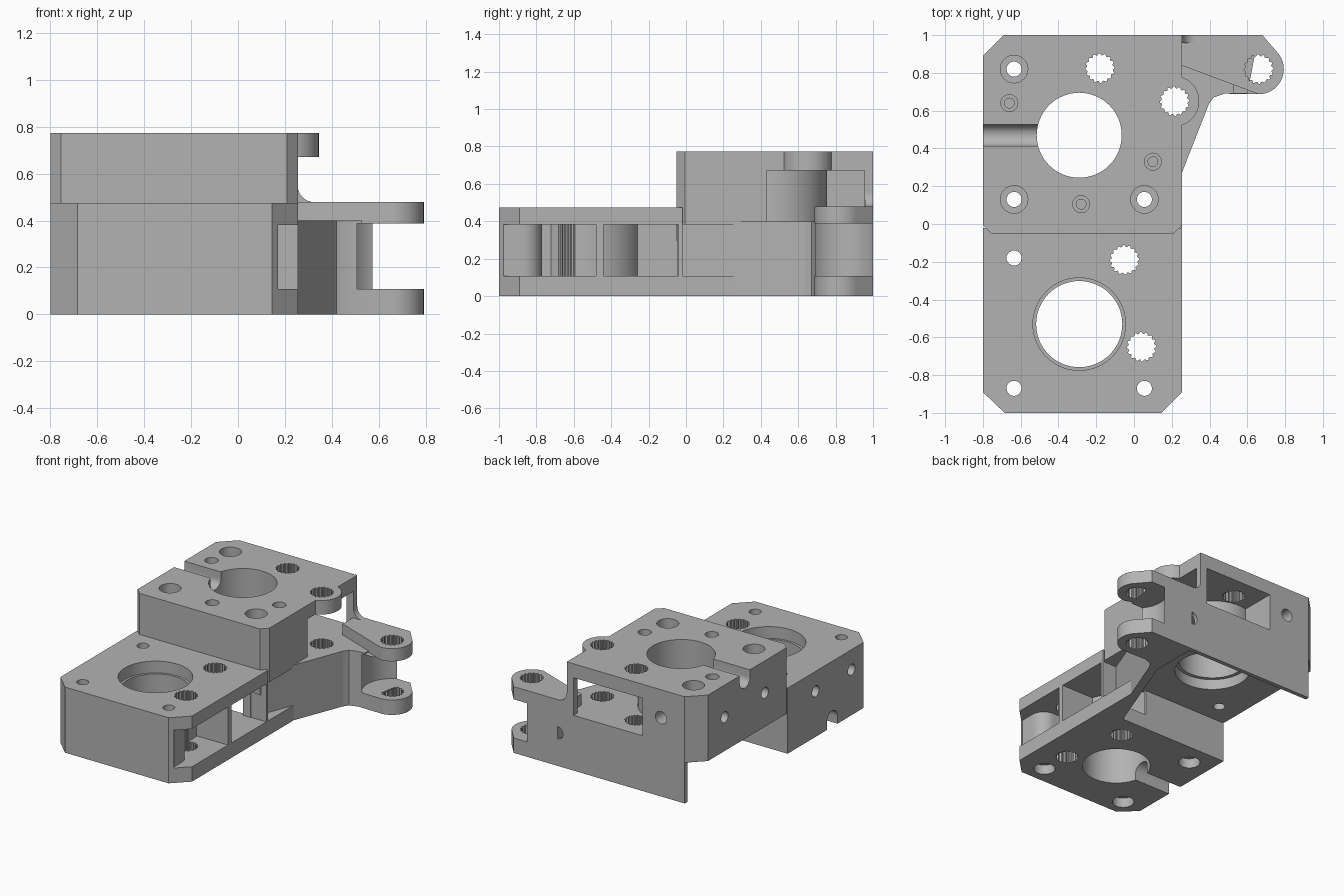
import bpy, bmesh, math
from math import cos, sin, pi, radians
from mathutils import Matrix

cube = bpy.data.objects.get("Cube")
if cube:
    bpy.data.objects.remove(cube, do_unlink=True)

GREY = (0.45, 0.45, 0.45, 1)
metal = bpy.data.materials.new("plain grey")
metal.use_nodes = True
metal.diffuse_color = GREY
metal.node_tree.nodes["Principled BSDF"].inputs["Base Color"].default_value = GREY


def prism(name, pts, z0, z1):
    """Solid with a flat outline, extruded in z."""
    bm = bmesh.new()
    face = bm.faces.new([bm.verts.new((x, y, z0)) for x, y in pts])
    top = bmesh.ops.extrude_face_region(bm, geom=[face])["geom"]
    bmesh.ops.translate(bm, vec=(0, 0, z1 - z0),
                        verts=[v for v in top if isinstance(v, bmesh.types.BMVert)])
    bmesh.ops.recalc_face_normals(bm, faces=bm.faces)
    mesh = bpy.data.meshes.new(name)
    bm.to_mesh(mesh)
    bm.free()
    mesh.materials.append(metal)
    obj = bpy.data.objects.new(name, mesh)
    bpy.context.collection.objects.link(obj)
    return obj


def arc(x, y, r, a0=0, a1=360, n=48):
    full = a1 - a0 == 360
    steps = n if full else n + 1
    return [(x + r * cos(radians(a0 + (a1 - a0) * i / n)),
             y + r * sin(radians(a0 + (a1 - a0) * i / n))) for i in range(steps)]


def rect(x0, x1, y0, y1):
    return [(x0, y0), (x1, y0), (x1, y1), (x0, y1)]


def toothed(x, y):
    """Bore outline with small internal teeth."""
    n = 64
    return [(x + r * cos(2 * pi * i / n), y + r * sin(2 * pi * i / n))
            for i in range(n) for r in [0.078 if i % 4 < 2 else 0.069]]


def combine(obj, other, op):
    mod = obj.modifiers.new("shape", "BOOLEAN")
    mod.operation, mod.solver, mod.object = op, "EXACT", other
    bpy.context.view_layer.objects.active = obj
    bpy.ops.object.modifier_apply(modifier=mod.name)
    bpy.data.objects.remove(other, do_unlink=True)


def cut(obj, pts, z0, z1):
    combine(obj, prism("cutter", pts, z0, z1), "DIFFERENCE")


def bore_along(obj, axis, r, start, end, a, b):
    """Round horizontal hole; a is the other horizontal position, b the height."""
    c = prism("cutter", arc(0, 0, r, n=32), start, end)
    if axis == "x":
        m = Matrix(((0, 0, 1, 0), (1, 0, 0, a), (0, 1, 0, b), (0, 0, 0, 1)))
    else:
        m = Matrix(((1, 0, 0, a), (0, 0, 1, 0), (0, 1, 0, b), (0, 0, 0, 1)))
    c.data.transform(m)
    bm = bmesh.new()
    bm.from_mesh(c.data)
    bmesh.ops.recalc_face_normals(bm, faces=bm.faces)
    bm.to_mesh(c.data)
    bm.free()
    combine(obj, c, "DIFFERENCE")


def pocket(obj, pts, z0, z1, keep):
    """Cavity that leaves the listed outlines standing."""
    c = prism("cutter", pts, z0, z1)
    for k in keep:
        cut(c, k, z0 - 0.1, z1 + 0.1)
    combine(obj, c, "DIFFERENCE")


R = 0.255          # right face of both blocks
BX = -0.29         # centre line of the large bores
FY, RY = -0.53, 0.47
WEDGE = [(0.13, -0.045), (0.3, -0.045), (0.3, 0.395)]

# Front block: pockets first, then bores and screw holes
front = prism("front_block", [(-0.8, -0.02), (-0.8, -0.89), (-0.685, -1), (0.145, -1),
                              (R, -0.89), (R, -0.02)], 0, 0.475)
pocket(front, rect(-0.06, 0.4, -0.975, -0.48), 0.108, 0.382,
       [arc(BX, FY, 0.3), arc(0.06, -0.87, 0.1), rect(-0.2, 0.06, -1.1, -0.77),
        rect(-0.2, 0.16, -1.1, -0.87)])
pocket(front, rect(-0.16, 0.4, -0.44, -0.04), 0.108, 0.382, [arc(BX, FY, 0.3)])
cut(front, rect(-0.12, 0.07, -0.1, 0.1), 0.108, 0.382)
cut(front, arc(BX, FY, 0.228, n=64), -0.1, 0.6)
cut(front, arc(BX, FY, 0.245, n=64), 0.39, 0.6)
for x, y in [(0.04, -0.65), (-0.05, -0.19)]:
    cut(front, toothed(x, y), -0.1, 0.6)
for x, y in [(-0.635, -0.18), (-0.635, -0.87), (0.055, -0.87)]:
    cut(front, arc(x, y, 0.04, n=24), -0.1, 0.6)
    cut(front, arc(x, y, 0.072, n=32), -0.1, 0.07)
bore_along(front, "x", 0.06, -0.9, BX, FY, 0.055)
cut(front, rect(-0.9, BX, FY - 0.06, FY + 0.06), -0.1, 0.055)
for y in (-0.34, -0.75):
    bore_along(front, "x", 0.04, -0.9, -0.65, y, 0.33)

# Rear block with its open upper pocket
rear = prism("rear_block", [(-0.8, -0.005), (-0.755, -0.05), (0.21, -0.05), (R, -0.005),
                            (R, 1), (-0.69, 1), (-0.8, 0.89)], 0.295, 0.773)
boss = prism("boss", arc(0.21, 0.65, 0.135), 0.672, 0.773)
combine(rear, boss, "UNION")
pocket(rear, rect(-0.35, 0.4, 0.43, 1.1), 0.4, 0.672,
       [arc(BX, RY, 0.285, n=64), rect(0.2, 0.5, 0.955, 1.2)])
cut(rear, WEDGE, 0.2, 0.382)
cut(rear, arc(BX, RY, 0.225, n=64), 0.1, 0.9)
cut(rear, arc(BX, RY, 0.25, n=64), 0.1, 0.37)
for x, y in [(0.215, 0.65), (-0.18, 0.825)]:
    cut(rear, toothed(x, y), 0.1, 0.9)
for x, y in [(-0.635, 0.82), (-0.635, 0.13), (0.055, 0.13)]:
    cut(rear, arc(x, y, 0.04, n=24), 0.1, 0.9)
    cut(rear, arc(x, y, 0.073, n=32), 0.68, 0.9)
for x, y in [(-0.66, 0.64), (0.1, 0.33), (-0.28, 0.105)]:
    cut(rear, arc(x, y, 0.045, n=24), 0.72, 0.9)
    cut(rear, arc(x, y, 0.026, n=24), 0.62, 0.9)
bore_along(rear, "x", 0.058, -0.9, BX, RY, 0.72)
cut(rear, rect(-0.9, BX, RY - 0.058, RY + 0.058), 0.72, 0.9)
for y in (0.7, 0.24):
    bore_along(rear, "x", 0.04, -0.9, -0.62, y, 0.54)
bore_along(rear, "y", 0.045, 0.85, 1.1, -0.5, 0.57)

# Column at the open back corner, flaring into the arm
rib = prism("back_rib", [(0.2, 0.4), (0.34, 0.4), (0.34, 0.479)]
            + arc(0.325, 0.549, 0.07, 270, 180, 8) + [(0.25, 0.68), (0.2, 0.68)], -1, -0.957)
rib.data.transform(Matrix.Rotation(pi / 2, 4, "X"))

# Thin wall down the back, and slanting wall to the arm
back = prism("back_plate", rect(-0.69, 0.6, 0.97, 1), 0, 0.4)
bore_along(back, "y", 0.045, 0.9, 1.1, 0.33, 0.24)
web = prism("slanted_web", [(0.13, -0.045), (0.41, 0.67), (0.35, 0.69), (0.07, -0.045)], 0, 0.4)
gusset = prism("lower_gusset", [(0.1, -0.03), (R, -0.03), (R, 0.275)], 0, 0.108)

# Arm: deck, solid middle and two hinge plates
PX, PY = 0.66, 0.82
deck = prism("arm_deck", [(0.25, 1), (0.25, 0.27), (0.39, 0.625), (0.42, 0.67), (0.48, 0.69),
                          (0.53, 0.69), (0.53, 1)], 0.3, 0.4)
cut(deck, toothed(0.215, 0.65), 0, 1)
tip = arc(PX, PY, 0.133, -90, 45, 20) + [(0.68, 1)]
upper = prism("arm_upper_plate", [(0.25, 1), (0.25, 0.84)] + tip, 0.388, 0.48)
lower_pts = [(0.33, 1), (0.33, 0.66), (0.36, 0.55), (0.39, 0.625), (0.42, 0.67), (0.48, 0.69)]
lower = prism("arm_lower_plate", lower_pts + tip, 0, 0.108)
middle = prism("arm_middle", lower_pts + [(0.6, 0.69), (0.66, 1)], 0.1, 0.39)
for part in (upper, lower):
    cut(part, toothed(PX, PY), -0.1, 0.6)
for part in (middle, back, deck):
    cut(part, arc(PX, PY, 0.2, n=64), 0.108, 0.388)

# Smooth round walls, crisp edges
parts = [front, rear, rib, back, web, gusset, deck, upper, lower, middle]
for obj in parts:
    bpy.ops.object.select_all(action="DESELECT")
    obj.select_set(True)
    bpy.context.view_layer.objects.active = obj
    bpy.ops.object.shade_smooth_by_angle(angle=radians(25))
